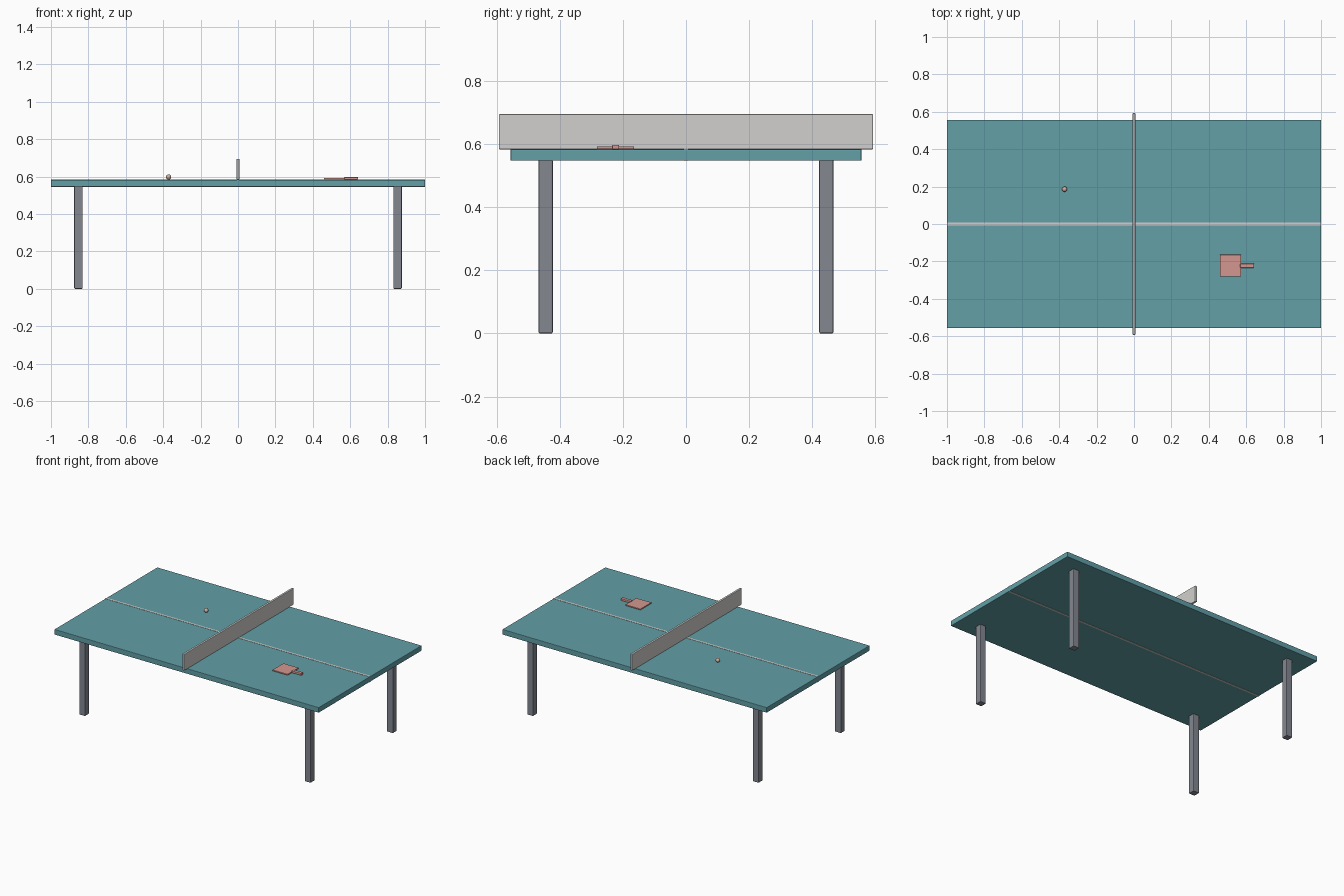
import bpy

if "Cube" in bpy.data.objects:
    bpy.data.objects.remove(bpy.data.objects["Cube"])


def material(name, rgb):
    m = bpy.data.materials.new(name)
    m.diffuse_color = (*[(c / 255) ** 2.2 for c in rgb], 1)
    m.use_nodes = True
    m.node_tree.nodes["Principled BSDF"].inputs["Base Color"].default_value = m.diffuse_color
    return m


TEAL = material("teal", (98, 158, 166))
WHITE = material("off white", (208, 207, 204))
GREY = material("slate grey", (130, 134, 143))
RED = material("soft red", (210, 150, 142))
TAN = material("tan", (205, 175, 160))


def box(name, centre, size, mat, bevel=0.0):
    bpy.ops.mesh.primitive_cube_add(size=1, location=centre)
    ob = bpy.context.object
    ob.name = name
    ob.scale = size
    bpy.ops.object.transform_apply(location=False, rotation=False, scale=True)
    ob.data.materials.append(mat)
    if bevel:
        mod = ob.modifiers.new("soft edges", 'BEVEL')
        mod.width = bevel
        mod.segments = 2
    return ob


# Table top and the centre line that runs through it
box("table_top", (0, 0, 0.565), (2, 1.112, 0.036), TEAL, 0.003)
box("centre_line", (0, 0, 0.565), (1.999, 0.014, 0.039), WHITE)

# Four square legs
for sx, side in ((-1, "left"), (1, "right")):
    for sy, end in ((-1, "front"), (1, "back")):
        box(f"{end}_{side}_leg", (sx * 0.853, sy * 0.4445, 0.275),
            (0.045, 0.045, 0.55), GREY, 0.004)

# Net
box("net", (0, 0, 0.639), (0.015, 1.185, 0.112), WHITE, 0.003)

# Bat: square blade and handle
box("bat_blade", (0.516, -0.223, 0.588), (0.114, 0.118, 0.008), RED, 0.002)
box("bat_handle", (0.605, -0.223, 0.590), (0.074, 0.022, 0.014), RED, 0.002)

# Ball
bpy.ops.mesh.primitive_uv_sphere_add(segments=16, ring_count=10, radius=0.014,
                                     location=(-0.371, 0.186, 0.598))
ball = bpy.context.object
ball.name = "ball"
ball.data.materials.append(TAN)
bpy.ops.object.shade_smooth()
